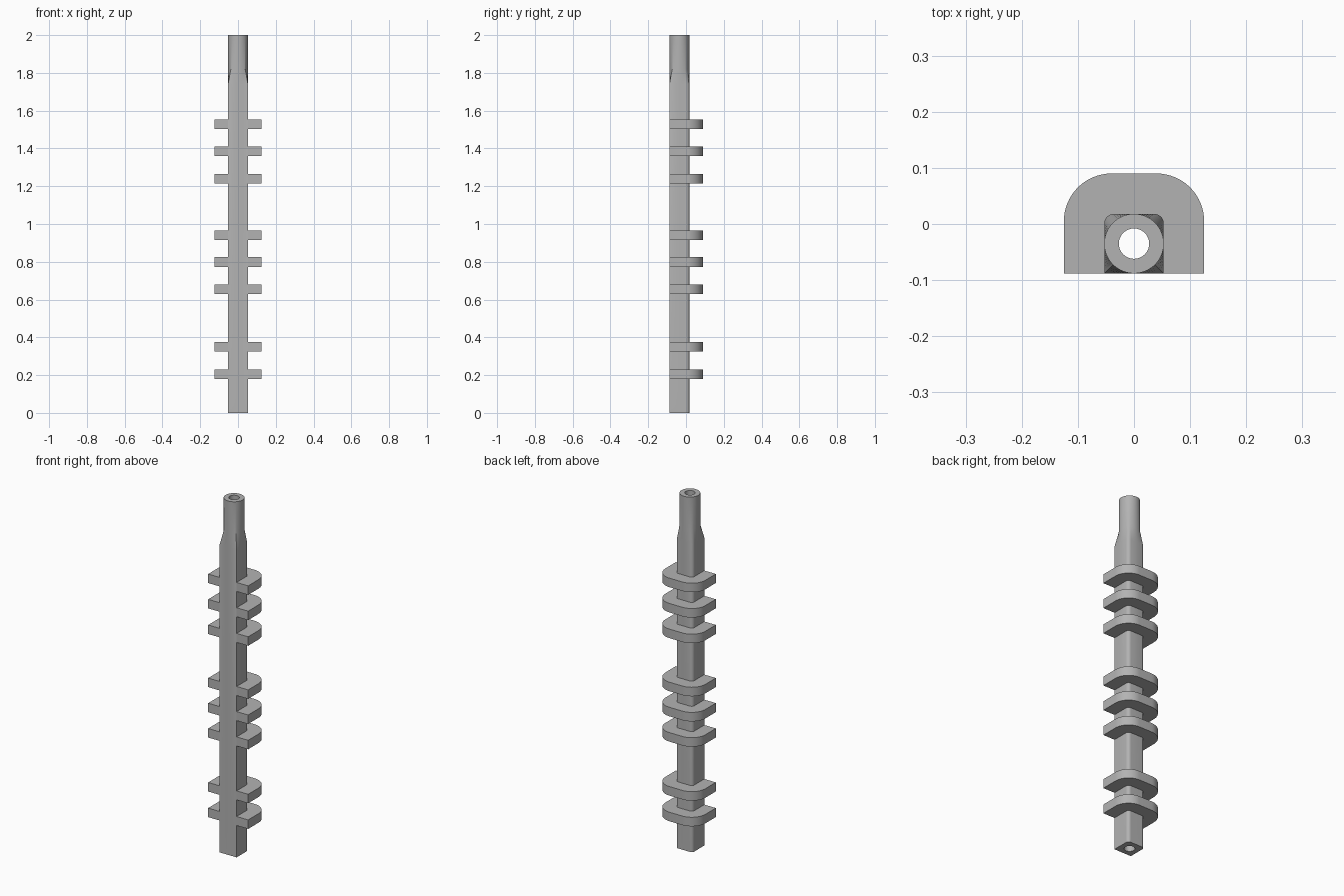
import bpy, bmesh, math
from math import cos, sin, pi

cube = bpy.data.objects.get("Cube")
if cube:
    bpy.data.objects.remove(cube, do_unlink=True)

HALF, FILLET, BORE = 0.053, 0.017, 0.027   # shaft half width, rear corner radius, bore radius
FRONT, BACK, WIDE = -0.088, 0.09, 0.125    # rib extents
AXIS_Y = FRONT + HALF

grey = bpy.data.materials.new("plain grey")
grey.use_nodes = True
grey.diffuse_color = (0.45, 0.45, 0.45, 1)
grey.node_tree.nodes["Principled BSDF"].inputs["Base Color"].default_value = grey.diffuse_color


def finish(name, bm):
    bmesh.ops.recalc_face_normals(bm, faces=bm.faces)
    mesh = bpy.data.meshes.new(name)
    bm.to_mesh(mesh)
    bm.free()
    mesh.materials.append(grey)
    obj = bpy.data.objects.new(name, mesh)
    bpy.context.collection.objects.link(obj)
    bpy.ops.object.select_all(action="DESELECT")
    obj.select_set(True)
    bpy.context.view_layer.objects.active = obj
    bpy.ops.object.shade_smooth_by_angle(angle=math.radians(30))
    return obj


def square_radius(a):
    """Distance from the axis to the square section, with its two rear corners rounded."""
    c, s = abs(cos(a)), abs(sin(a))
    r = HALF / max(c, s)
    k = HALF - FILLET
    if sin(a) > 0 and r * min(c, s) > k:
        b = k * (c + s)
        r = b + math.sqrt(b * b - 2 * k * k + FILLET ** 2)
    return r


# Shaft: square tube blending into a round neck, bored through
tangent = math.atan2(HALF - FILLET, HALF)
angles = [2 * pi * i / 96 for i in range(96)]
angles += [tangent, pi / 2 - tangent, pi / 2 + tangent, pi - tangent]
angles.sort()
sections = [(0, square_radius), (1.74, square_radius),
            (1.82, lambda a: HALF), (2, lambda a: HALF),
            (2, lambda a: BORE), (0, lambda a: BORE)]
bm = bmesh.new()
rings = [[bm.verts.new((f(a) * cos(a), AXIS_Y + f(a) * sin(a), z)) for a in angles]
         for z, f in sections]
n = len(angles)
for j, ring in enumerate(rings):
    above = rings[(j + 1) % len(rings)]
    for i in range(n):
        k = (i + 1) % n
        bm.faces.new((ring[i], ring[k], above[k], above[i]))
finish("shaft", bm)

# Ribs: U-shaped plates wrapped round the sides and rear of the shaft
ROUND = 0.085
arc = [(WIDE - ROUND + ROUND * cos(t), BACK - ROUND + ROUND * sin(t))
       for t in (pi / 2 * i / 16 for i in range(17))]
half_outline = [(HALF, 0), (HALF, FRONT), (WIDE, FRONT)] + arc
outline = half_outline + [(-x, y) for x, y in reversed(half_outline)]

for number, z in enumerate((0.18, 0.325, 0.63, 0.773, 0.915, 1.215, 1.36, 1.503), 1):
    bm = bmesh.new()
    face = bm.faces.new([bm.verts.new((x, y, z)) for x, y in outline])
    plate = bmesh.ops.extrude_face_region(bm, geom=[face])["geom"]
    bmesh.ops.translate(bm, vec=(0, 0, 0.051),
                        verts=[v for v in plate if isinstance(v, bmesh.types.BMVert)])
    if not any(f.normal.z < -0.9 for f in bm.faces) and face.is_valid is False:
        bm.faces.new([v for v in bm.verts if v.co.z < z + 0.01])
    finish(f"rib_{number}", bm)
